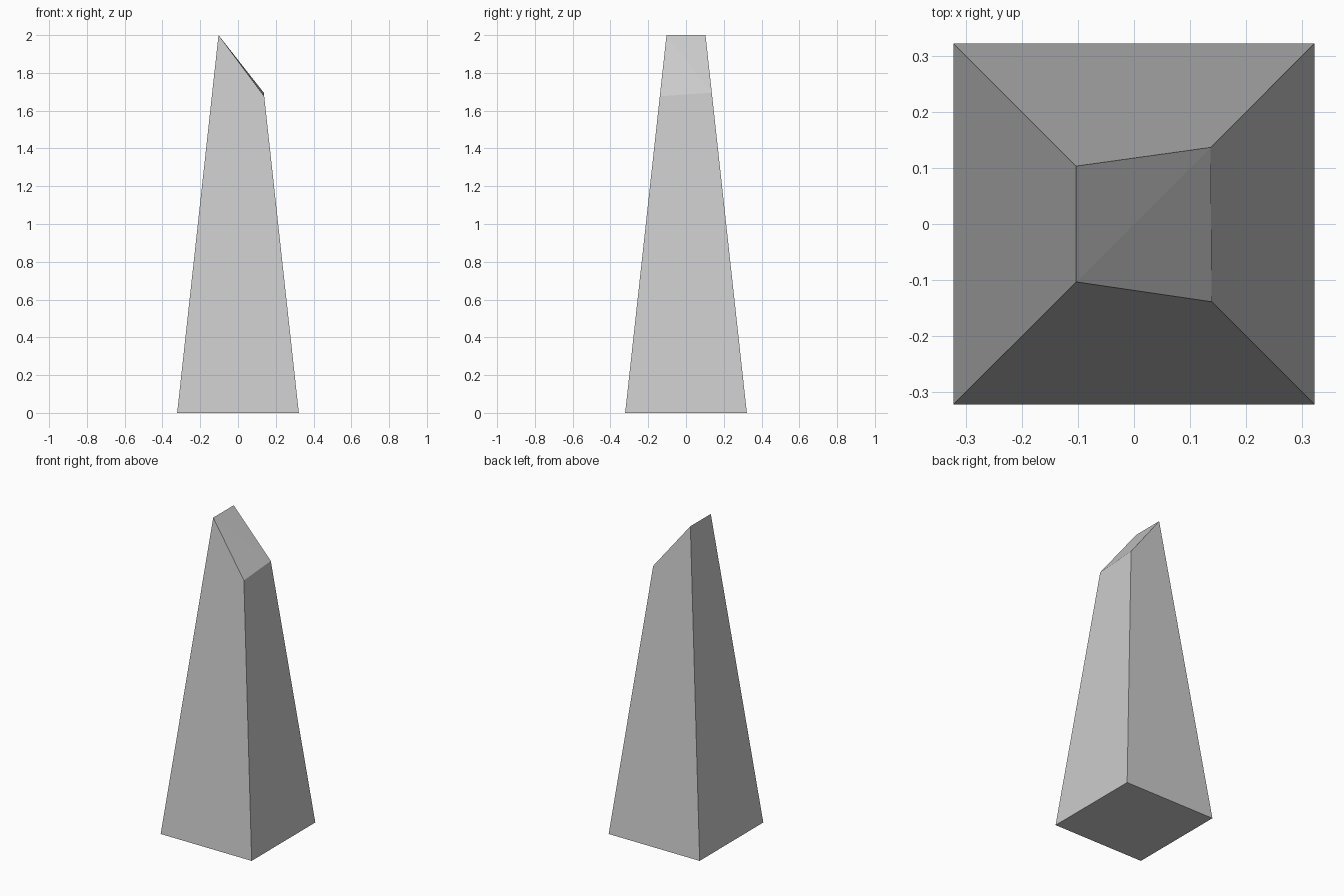
import bpy, bmesh

if "Cube" in bpy.data.objects:
    bpy.data.objects.remove(bpy.data.objects["Cube"])


def half_width(z):
    # Straight taper of the four sides
    return 0.322 - 0.1094 * z


# Corners going round: front left, front right, back right, back left
corners = [(-1, -1), (1, -1), (1, 1), (-1, 1)]
tip_heights = [2.0, 1.676, 1.695, 2.0]

bm = bmesh.new()
base = [bm.verts.new((x * half_width(0), y * half_width(0), 0)) for x, y in corners]
tip = [bm.verts.new((x * half_width(z), y * half_width(z), z))
       for (x, y), z in zip(corners, tip_heights)]

# Base and tapered sides
bm.faces.new(base[::-1])
for i in range(4):
    j = (i + 1) % 4
    bm.faces.new((base[i], base[j], tip[j], tip[i]))

# Slanted top, slightly twisted along its diagonal
bm.faces.new((tip[0], tip[1], tip[2]))
bm.faces.new((tip[0], tip[2], tip[3]))
bm.normal_update()

mesh = bpy.data.meshes.new("standing_stone")
bm.to_mesh(mesh)
bm.free()
stone = bpy.data.objects.new("standing_stone", mesh)
bpy.context.collection.objects.link(stone)
